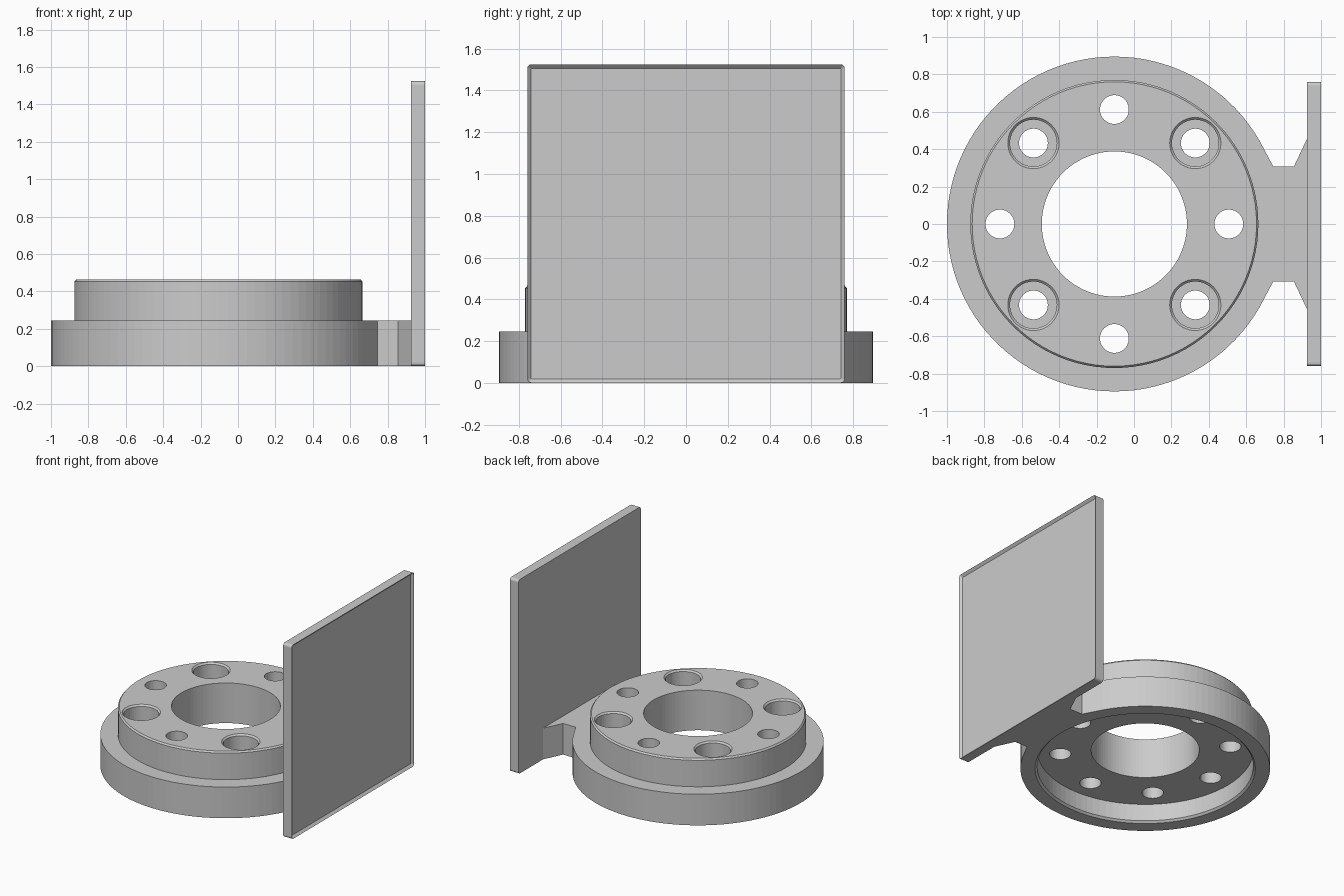
import bpy, bmesh
from math import sin, cos, pi, radians

cube = bpy.data.objects.get("Cube")
if cube:
    bpy.data.objects.remove(cube, do_unlink=True)

CX = -0.105          # hub axis
BASE_R, BASE_H = 0.895, 0.245
BOSS_R, TOP = 0.77, 0.465
RECESS = 0.15

grey = bpy.data.materials.new("plain grey")
grey.use_nodes = True
grey.diffuse_color = (0.6, 0.6, 0.6, 1)
grey.node_tree.nodes["Principled BSDF"].inputs["Base Color"].default_value = (0.6, 0.6, 0.6, 1)


def finish(name, bm):
    bmesh.ops.recalc_face_normals(bm, faces=bm.faces)
    mesh = bpy.data.meshes.new(name)
    bm.to_mesh(mesh)
    bm.free()
    mesh.materials.append(grey)
    obj = bpy.data.objects.new(name, mesh)
    bpy.context.collection.objects.link(obj)
    return obj


def turned(name, x, y, profile, segments=96):
    """Solid of stacked circles from (radius, z) pairs."""
    bm = bmesh.new()
    rings = [[bm.verts.new((x + r * cos(2 * pi * i / segments),
                            y + r * sin(2 * pi * i / segments), z))
              for i in range(segments)] for r, z in profile]
    for a, b in zip(rings, rings[1:]):
        for i in range(segments):
            j = (i + 1) % segments
            bm.faces.new((a[i], a[j], b[j], b[i]))
    bm.faces.new(rings[0][::-1])
    bm.faces.new(rings[-1])
    return finish(name, bm)


def extruded(name, outline, height):
    bm = bmesh.new()
    face = bm.faces.new([bm.verts.new((x, y, 0)) for x, y in outline])
    top = bmesh.ops.extrude_face_region(bm, geom=[face])["geom"]
    bmesh.ops.translate(bm, vec=(0, 0, height),
                        verts=[v for v in top if isinstance(v, bmesh.types.BMVert)])
    return finish(name, bm)


def combine(target, other, operation):
    mod = target.modifiers.new("combine", "BOOLEAN")
    mod.operation, mod.object, mod.solver = operation, other, "EXACT"
    bpy.context.view_layer.objects.active = target
    bpy.ops.object.modifier_apply(modifier=mod.name)
    bpy.data.objects.remove(other, do_unlink=True)


# Base disc with the flared neck that reaches the plate
start, steps = radians(30.2), 90
outline = []
for i in range(steps + 1):
    a = start + (2 * pi - 2 * start) * i / steps
    outline.append((CX + BASE_R * cos(a), BASE_R * sin(a)))
neck = [(0.745, 0.307), (0.855, 0.307), (0.927, 0.46)]
outline += [(x, -y) for x, y in neck] + neck[::-1]
hub = extruded("flanged_hub", outline, BASE_H)

# Raised boss with a small chamfer
combine(hub, turned("boss", CX, 0, [(BOSS_R, 0.1), (BOSS_R, TOP - 0.012),
                                    (BOSS_R - 0.01, TOP)]), "UNION")

# Underside recess with chamfered mouth, and the central bore
combine(hub, turned("recess_cutter", CX, 0, [(0.80, -0.01), (0.775, 0.015),
                                             (0.775, RECESS)]), "DIFFERENCE")
combine(hub, turned("bore_cutter", CX, 0, [(0.388, -0.1), (0.388, 0.6)]), "DIFFERENCE")

# Eight bolt holes, every second one counterbored
for k in range(8):
    a = k * pi / 4
    x, y = CX + 0.612 * cos(a), 0.612 * sin(a)
    profile = [(0.077, -0.1), (0.077, 0.6)]
    if k % 2:
        profile = [(0.077, -0.1), (0.077, 0.295), (0.125, 0.295),
                   (0.125, TOP - 0.012), (0.137, TOP), (0.137, 0.6)]
    combine(hub, turned("hole_cutter", x, y, profile, 48), "DIFFERENCE")

# Upright plate with rounded corners and a shallow framed panel on the outside
bm = bmesh.new()
bmesh.ops.create_cube(bm, size=1)
for v in bm.verts:
    v.co = (0.9625 + v.co.x * 0.075, v.co.y * 1.52, (v.co.z + 0.5) * 1.525)
corners = [e for e in bm.edges if abs(e.verts[0].co.x - e.verts[1].co.x) > 0.01]
bmesh.ops.bevel(bm, geom=corners, offset=0.02, segments=4, profile=0.5, affect="EDGES")
bm.normal_update()
outer = [f for f in bm.faces if f.normal.x > 0.9]
bmesh.ops.inset_region(bm, faces=outer, thickness=0.019)
bmesh.ops.translate(bm, vec=(-0.018, 0, 0), verts=list({v for f in outer for v in f.verts}))
finish("upright_plate", bm)
